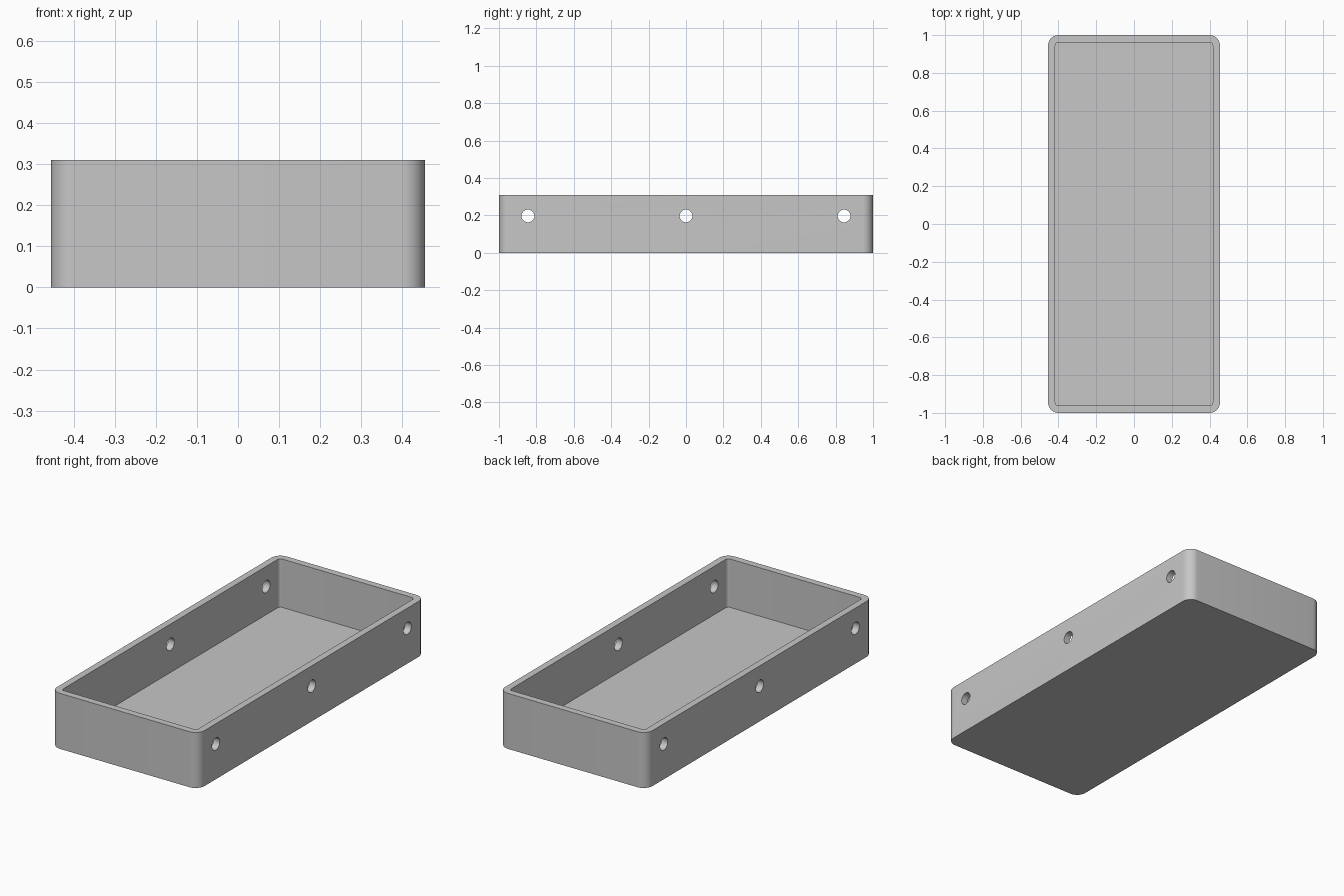
import bpy
import bmesh
from math import pi, cos, sin
from mathutils import Matrix

cube = bpy.data.objects.get("Cube")
if cube:
    bpy.data.objects.remove(cube, do_unlink=True)

HALF_X, HALF_Y, HEIGHT = 0.455, 1.0, 0.31
WALL, FLOOR = 0.038, 0.04
OUTER_R, INNER_R = 0.055, 0.017
HOLE_R, HOLE_Z, HOLE_SPACING = 0.034, 0.197, 0.845

grey = bpy.data.materials.new("plain grey")
grey.use_nodes = True
colour = (0.57, 0.57, 0.57, 1)
grey.diffuse_color = colour
grey.node_tree.nodes["Principled BSDF"].inputs["Base Color"].default_value = colour


def finish(bm, name):
    bmesh.ops.recalc_face_normals(bm, faces=bm.faces)
    mesh = bpy.data.meshes.new(name)
    bm.to_mesh(mesh)
    bm.free()
    obj = bpy.data.objects.new(name, mesh)
    bpy.context.collection.objects.link(obj)
    mesh.materials.append(grey)
    return obj


def rounded_block(name, hx, hy, radius, z0, z1, steps=10):
    """Rounded rectangle extruded upwards."""
    bm = bmesh.new()
    ring = []
    for quarter, (sx, sy) in enumerate([(1, 1), (-1, 1), (-1, -1), (1, -1)]):
        for i in range(steps + 1):
            a = (quarter + i / steps) * pi / 2
            ring.append(bm.verts.new((sx * (hx - radius) + radius * cos(a),
                                      sy * (hy - radius) + radius * sin(a), z0)))
    base = bm.faces.new(ring)
    top = bmesh.ops.extrude_face_region(bm, geom=[base], use_keep_orig=True)["geom"]
    verts = [g for g in top if isinstance(g, bmesh.types.BMVert)]
    bmesh.ops.translate(bm, verts=verts, vec=(0, 0, z1 - z0))
    return finish(bm, name)


# Tray body, with cutters for the cavity and the side holes
tray = rounded_block("tray", HALF_X, HALF_Y, OUTER_R, 0, HEIGHT)
cutters = [rounded_block("cavity_cutter", HALF_X - WALL, HALF_Y - WALL,
                         INNER_R, FLOOR, HEIGHT + 0.1)]

# Each drill passes through both long walls
for y in (-HOLE_SPACING, 0, HOLE_SPACING):
    bm = bmesh.new()
    bmesh.ops.create_cone(bm, cap_ends=True, segments=40, radius1=HOLE_R,
                          radius2=HOLE_R, depth=2 * HALF_X + 0.2,
                          matrix=Matrix.Translation((0, y, HOLE_Z))
                          @ Matrix.Rotation(pi / 2, 4, "Y"))
    cutters.append(finish(bm, "hole_cutter"))

bpy.ops.object.select_all(action="DESELECT")
tray.select_set(True)
bpy.context.view_layer.objects.active = tray
for cutter in cutters:
    cutter.hide_render = True
    mod = tray.modifiers.new(cutter.name, "BOOLEAN")
    mod.operation = "DIFFERENCE"
    mod.solver = "EXACT"
    mod.object = cutter
    bpy.ops.object.modifier_apply(modifier=mod.name)
    bpy.data.objects.remove(cutter, do_unlink=True)

# Smooth corners and holes, crisp rims
bpy.ops.object.shade_smooth_by_angle(angle=pi / 6)
